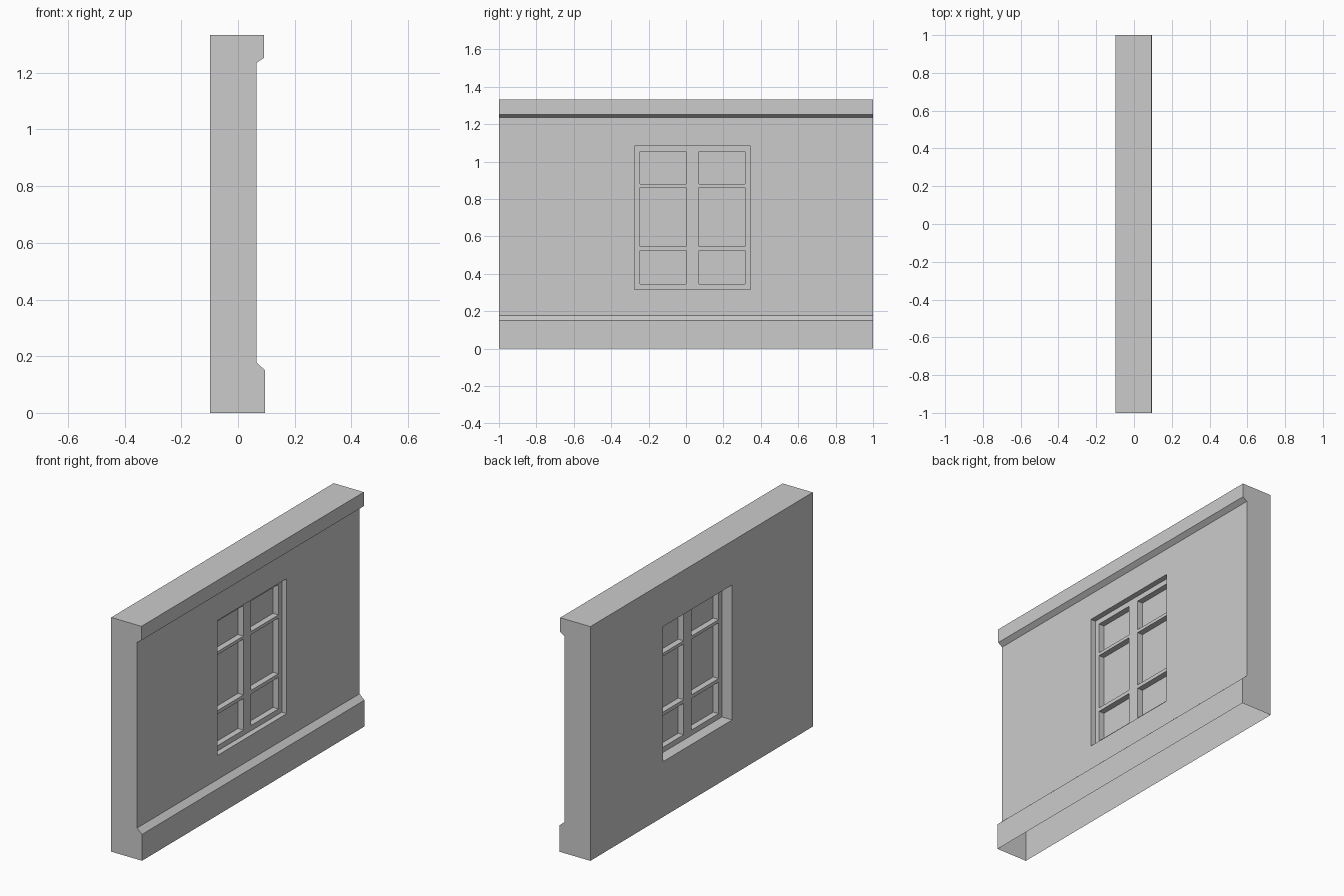
import bpy, bmesh

if "Cube" in bpy.data.objects:
    bpy.data.objects.remove(bpy.data.objects["Cube"])

XB, XF = -0.098, 0.065           # back and main front plane of the wall
Y0, Y1, Z0, Z1 = -0.275, 0.345, 0.315, 1.083   # window opening
FW, FD = 0.03, 0.034             # frame width and half depth


def add_object(name, bm):
    bmesh.ops.recalc_face_normals(bm, faces=bm.faces[:])
    mesh = bpy.data.meshes.new(name)
    bm.to_mesh(mesh)
    bm.free()
    obj = bpy.data.objects.new(name, mesh)
    bpy.context.collection.objects.link(obj)
    return obj


def box(name, x, y, z):
    bm = bmesh.new()
    bmesh.ops.create_cube(bm, size=1)
    for v in bm.verts:
        for i, (lo, hi) in enumerate((x, y, z)):
            v.co[i] = hi if v.co[i] > 0 else lo
    return add_object(name, bm)


# Wall: moulded profile swept along y
profile = [(XB, 0), (0.096, 0), (0.096, 0.15), (XF, 0.178),
           (XF, 1.235), (0.092, 1.253), (0.092, 1.333), (XB, 1.333)]
bm = bmesh.new()
cap = bm.faces.new([bm.verts.new((x, -1, z)) for x, z in profile])
ext = bmesh.ops.extrude_face_region(bm, geom=[cap], use_keep_orig=True)
moved = [g for g in ext["geom"] if isinstance(g, bmesh.types.BMVert)]
bmesh.ops.translate(bm, verts=moved, vec=(0, 2, 0))
wall = add_object("wall", bm)

# Window opening cut right through
cutter = box("opening_cutter", (-0.3, 0.3), (Y0, Y1), (Z0, Z1))
cutter.hide_render = True
mod = wall.modifiers.new("opening", "BOOLEAN")
mod.operation, mod.solver, mod.object = "DIFFERENCE", "EXACT", cutter
bpy.context.view_layer.objects.active = wall
bpy.ops.object.modifier_apply(modifier=mod.name)
bpy.data.objects.remove(cutter)

# Underside of the wall is left open
bm = bmesh.new()
bm.from_mesh(wall.data)
under = [f for f in bm.faces if all(v.co.z < 1e-4 for v in f.verts)]
bmesh.ops.delete(bm, geom=under, context="FACES")
bm.to_mesh(wall.data)
bm.free()

# Outer window frame
depth = (-FD, FD)
box("frame_left", depth, (Y0, Y0 + FW), (Z0, Z1))
box("frame_right", depth, (Y1 - FW, Y1), (Z0, Z1))
box("frame_bottom", depth, (Y0 + FW, Y1 - FW), (Z0, Z0 + FW))
box("frame_top", depth, (Y0 + FW, Y1 - FW), (Z1 - FW, Z1))

# Central mullion and glazing bars on each side of it
M0, M1 = 0.0, 0.07
box("mullion", depth, (M0, M1), (Z0 + FW, Z1 - FW))
for side, span in (("left", (Y0 + FW, M0)), ("right", (M1, Y1 - FW))):
    for level, z in (("lower", (0.524, 0.545)), ("upper", (0.862, 0.88))):
        box(f"glazing_bar_{level}_{side}", depth, span, z)

# Glass pane in the middle of the frame
bm = bmesh.new()
corners = [(Y0 + FW, Z0 + FW), (Y1 - FW, Z0 + FW), (Y1 - FW, Z1 - FW), (Y0 + FW, Z1 - FW)]
bm.faces.new([bm.verts.new((0, y, z)) for y, z in corners])
add_object("window_pane", bm)
